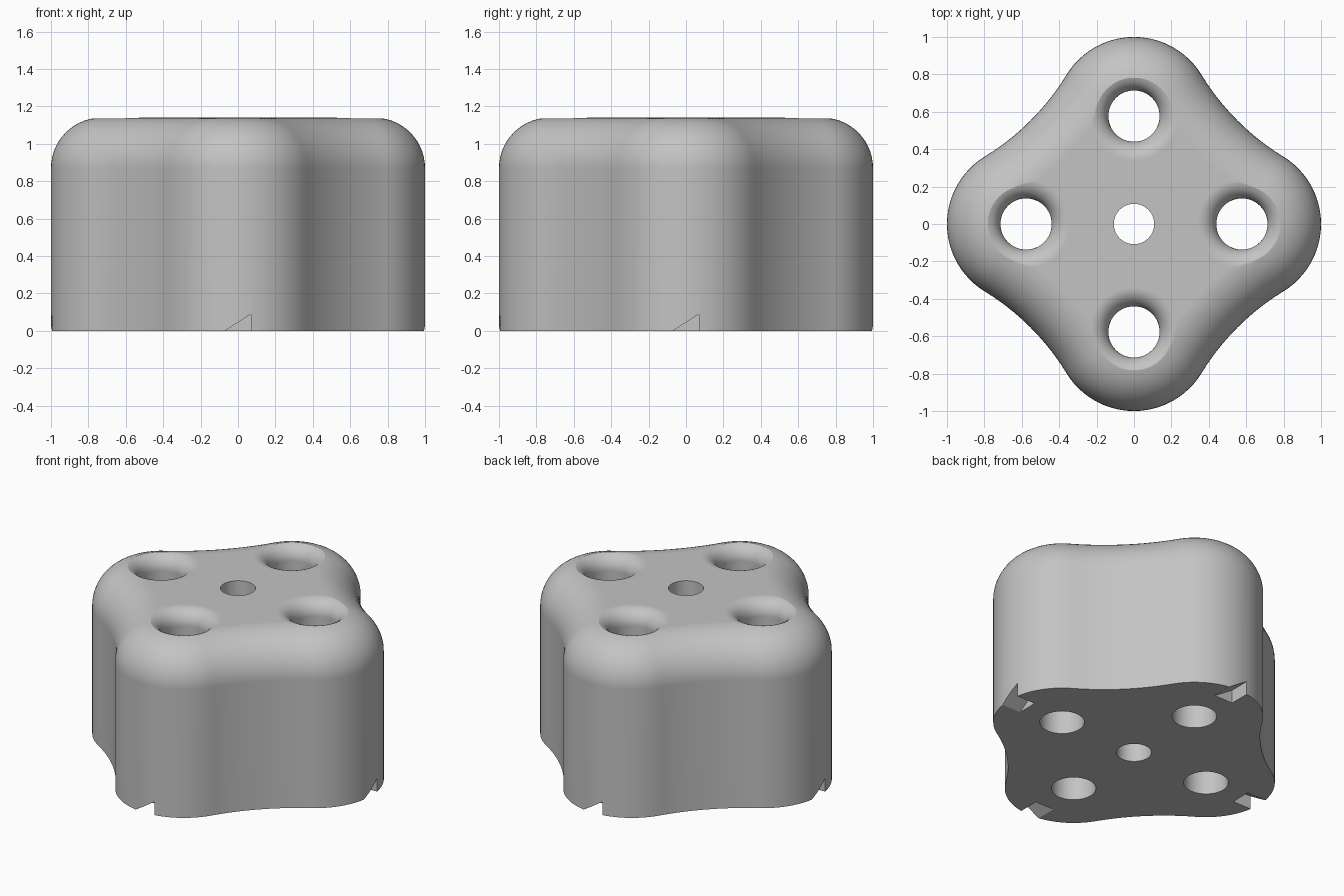
import bpy, bmesh
from math import pi, sin, cos, atan2, hypot, radians
from mathutils import Matrix, Vector

if "Cube" in bpy.data.objects:
    bpy.data.objects.remove(bpy.data.objects["Cube"])

HEIGHT = 1.14
LOBE_X, LOBE_R = 0.577, 0.423      # lobe centre distance and radius
WAIST = 1.486                      # centre of the concave arc, on the diagonal
FILLET = 0.27
HOLE_R, HOLE_FLARE = 0.137, 0.10

grey = bpy.data.materials.new("light_grey")
grey.use_nodes = True
colour = (0.55, 0.55, 0.55, 1)
grey.diffuse_color = colour
grey.node_tree.nodes["Principled BSDF"].inputs["Base Color"].default_value = colour


def make_object(name, rings):
    """Skin a stack of closed rings and cap both ends."""
    bm = bmesh.new()
    loops = [[bm.verts.new(p) for p in ring] for ring in rings]
    n = len(loops[0])
    for a, b in zip(loops, loops[1:]):
        for i in range(n):
            j = (i + 1) % n
            bm.faces.new((a[i], a[j], b[j], b[i]))
    bm.faces.new(loops[0][::-1])
    bm.faces.new(loops[-1])
    bmesh.ops.recalc_face_normals(bm, faces=bm.faces)
    mesh = bpy.data.meshes.new(name)
    bm.to_mesh(mesh)
    bm.free()
    mesh.materials.append(grey)
    obj = bpy.data.objects.new(name, mesh)
    bpy.context.collection.objects.link(obj)
    return obj


def outline(inset, z, steps=24):
    """Four round lobes joined by tangent concave arcs, offset inwards."""
    phi = atan2(WAIST, WAIST - LOBE_X)
    arc_r = hypot(WAIST, WAIST - LOBE_X) - LOBE_R + inset
    r = LOBE_R - inset
    quarter = []
    for i in range(steps + 1):
        t = -phi + 2 * phi * i / steps
        quarter.append(Vector((LOBE_X + r * cos(t), r * sin(t), z)))
    start, end = pi + phi, 3 * pi / 2 - phi
    for i in range(1, steps):
        t = start + (end - start) * i / steps
        quarter.append(Vector((WAIST + arc_r * cos(t), WAIST + arc_r * sin(t), z)))
    return [Matrix.Rotation(k * pi / 2, 3, 'Z') @ p for k in range(4) for p in quarter]


def lathe(name, profile, x, y, n=48):
    return make_object(name, [[(x + r * cos(2 * pi * i / n), y + r * sin(2 * pi * i / n), z)
                               for i in range(n)] for r, z in profile])


# Body with a rounded top edge
rings = [outline(0, 0)]
for i in range(15):
    t = pi / 2 * i / 14
    rings.append(outline(FILLET * (1 - cos(t)), HEIGHT - FILLET * (1 - sin(t))))
body = make_object("lobed_body", rings)

# Flared bolt holes, centre hole and foot notches
flare = [(HOLE_R, -0.1)]
for i in range(11):
    t = pi / 2 * i / 10
    flare.append((HOLE_R + HOLE_FLARE * (1 - cos(t)), HEIGHT - HOLE_FLARE * (1 - sin(t))))
flare.append((HOLE_R + HOLE_FLARE, HEIGHT + 0.1))

cutters = [lathe("centre_hole_cutter", [(0.108, -0.1), (0.108, HEIGHT + 0.1)], 0, 0)]
wedge = [(-0.07, 0), (-0.07, -0.1), (0.07, -0.1), (0.07, 0.09)]
for k in range(4):
    turn = Matrix.Rotation(k * pi / 2, 3, 'Z')
    x, y, _ = turn @ Vector((LOBE_X, 0, 0))
    cutters.append(lathe("bolt_hole_cutter", flare, x, y))
    cutters.append(make_object("notch_cutter", [
        [turn @ Vector((d, s, z)) for s, z in wedge] for d in (0.855, 1.2)]))

for cutter in cutters:
    cutter.hide_render = True
    mod = body.modifiers.new("cut", 'BOOLEAN')
    mod.operation = 'DIFFERENCE'
    mod.solver = 'EXACT'
    mod.object = cutter

# Bake the cuts and drop the cutters
bpy.context.view_layer.update()
graph = bpy.context.evaluated_depsgraph_get()
result = bpy.data.meshes.new_from_object(body.evaluated_get(graph))
body.modifiers.clear()
body.data = result
for cutter in cutters:
    bpy.data.objects.remove(cutter)

# Smooth shading with crisp hole and notch edges
bpy.ops.object.select_all(action='DESELECT')
body.select_set(True)
bpy.context.view_layer.objects.active = body
bpy.ops.object.shade_smooth_by_angle(angle=radians(30))
weighted = body.modifiers.new("weighted_normals", 'WEIGHTED_NORMAL')
weighted.keep_sharp = True
